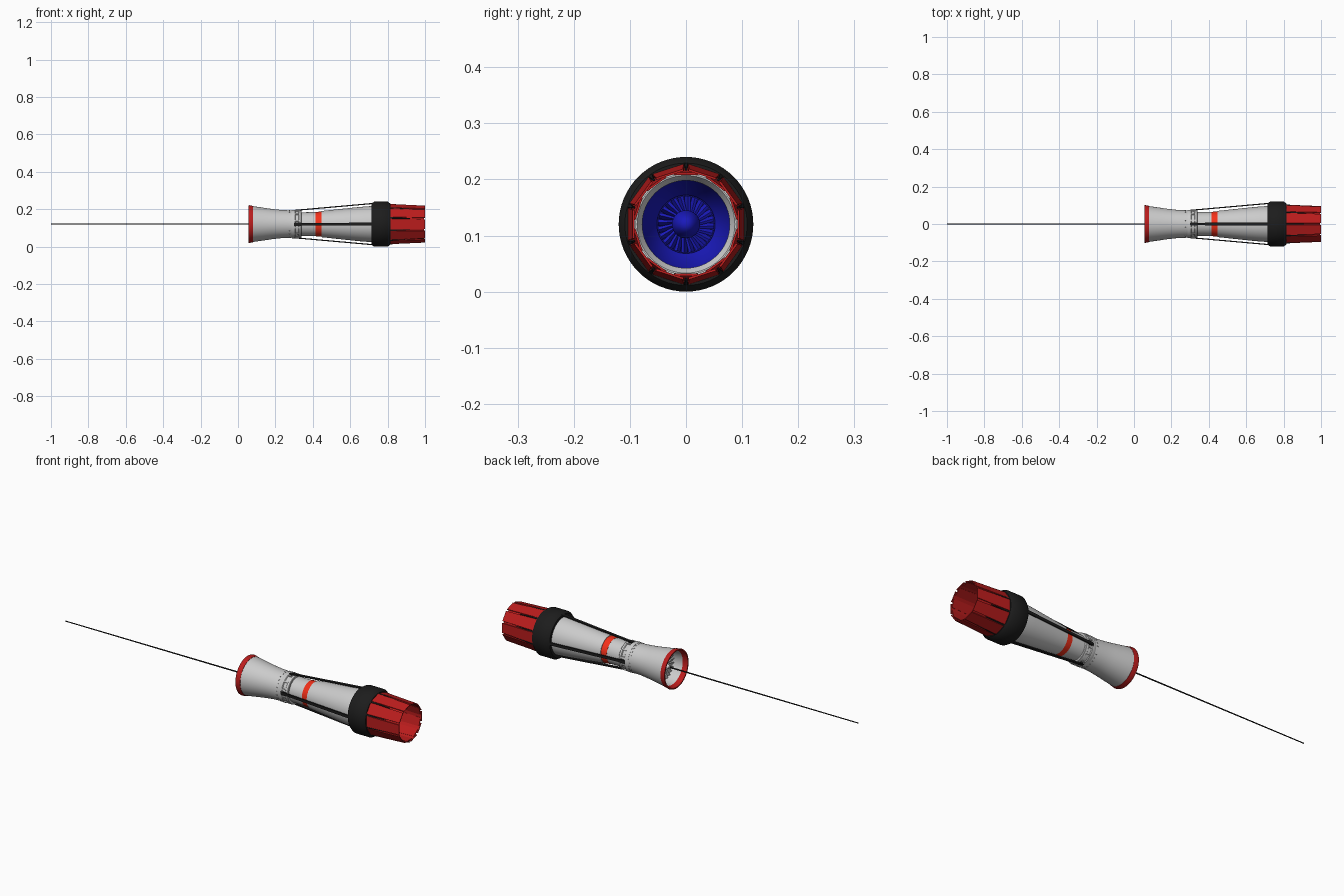
import bpy, bmesh, math
from mathutils import Matrix, Vector

ZC = 0.12  # height of the engine axis


def mat(name, col):
    m = bpy.data.materials.new(name)
    m.diffuse_color = (*col, 1)
    return m


RED = mat("dark_red", (0.5, 0.012, 0.012))
BRIGHT = mat("bright_red", (0.9, 0.03, 0.01))
BLACK = mat("black", (0.012, 0.012, 0.012))
BLUE = mat("blue", (0.01, 0.01, 0.5))
NAVY = mat("navy", (0.006, 0.006, 0.2))


def finish(name, bm, m=None, smooth=True):
    bmesh.ops.recalc_face_normals(bm, faces=bm.faces)
    me = bpy.data.meshes.new(name)
    bm.to_mesh(me)
    bm.free()
    ob = bpy.data.objects.new(name, me)
    ob.location.z = ZC
    bpy.context.collection.objects.link(ob)
    if m:
        me.materials.append(m)
    if smooth:
        bpy.ops.object.select_all(action='DESELECT')
        ob.select_set(True)
        bpy.context.view_layer.objects.active = ob
        bpy.ops.object.shade_smooth_by_angle(angle=math.radians(35))
    return ob


def lathe(name, prof, m=None, n=64, closed=True):
    """Revolve an (x, r) profile about the engine axis."""
    bm = bmesh.new()
    vs = [bm.verts.new((x, 0, r)) for x, r in prof]
    for a, b in zip(vs, vs[1:] + vs[:1] if closed else vs[1:]):
        bm.edges.new((a, b))
    bmesh.ops.spin(bm, geom=bm.verts[:] + bm.edges[:], cent=(0, 0, 0), axis=(1, 0, 0),
                   angle=math.tau, steps=n, use_duplicate=False)
    bmesh.ops.remove_doubles(bm, verts=bm.verts, dist=1e-5)
    return finish(name, bm, m)


def slats(name, n, start, p0, p1, w0, w1, thick, m=None, twist=0):
    """Ring of n tapered slats running from p0 to p1, each an (x, r) outer point."""
    bm = bmesh.new()
    d = Vector((p1[0] - p0[0], 0, p1[1] - p0[1])).normalized()
    inward = Vector((d.z, 0, -d.x)) * thick
    for k in range(n):
        R = Matrix.Rotation(math.radians(start + 360 * k / n), 3, 'X')
        spin = Matrix.Rotation(twist, 3, d)
        v = []
        for (x, r), w in ((p0, w0), (p1, w1)):
            for s, t in ((-1, 0), (1, 0), (1, 1), (-1, 1)):
                off = spin @ (Vector((0, s * w / 2, 0)) + inward * t)
                v.append(bm.verts.new(R @ (Vector((x, 0, r)) + off)))
        for f in ((0, 1, 2, 3), (4, 5, 6, 7), (0, 1, 5, 4), (1, 2, 6, 5), (2, 3, 7, 6), (3, 0, 4, 7)):
            bm.faces.new([v[i] for i in f])
    return finish(name, bm, m, smooth=False)


# Intake: red lip and waisted cowl
lathe("intake_lip", [(0.055, 0.094), (0.055, 0.1), (0.06, 0.101), (0.08, 0.097), (0.08, 0.087)], RED)
lathe("intake_cowl", [(0.078, 0.096), (0.13, 0.0885), (0.18, 0.081), (0.23, 0.0755), (0.295, 0.0725),
                      (0.295, 0.066), (0.2, 0.072), (0.13, 0.08), (0.078, 0.088)])

# Fan, hub and long thin probe
lathe("fan_hub", [(0.09, 0), (0.095, 0.008), (0.115, 0.016), (0.15, 0.021), (0.18, 0.021), (0.18, 0)],
      n=32, closed=False)
slats("fan_blades", 24, 0, (0.13, 0.015), (0.13, 0.083), 0.012, 0.021, 0.002, twist=0.6)
lathe("fan_backplate", [(0.19, 0), (0.19, 0.076), (0.2, 0.075), (0.2, 0)], closed=False)
lathe("probe", [(-1, 0), (-1, 0.0025), (-0.5, 0.003), (0.12, 0.0035), (0.12, 0)], BLACK, n=12, closed=False)

# Collar with raised rims and bolts
lathe("collar", [(0.285, 0.066), (0.285, 0.074), (0.29, 0.076), (0.305, 0.076), (0.308, 0.072), (0.324, 0.071),
                 (0.327, 0.075), (0.338, 0.074), (0.34, 0.072), (0.34, 0.06)])
slats("collar_bolts", 24, 0, (0.272, 0.0755), (0.278, 0.0755), 0.004, 0.004, 0.005)
slats("collar_lugs", 12, 15, (0.305, 0.0765), (0.328, 0.0765), 0.007, 0.007, 0.006)

# Core body and red band
lathe("waist_body", [(0.335, 0.063), (0.42, 0.064), (0.42, 0.058), (0.335, 0.058)])
lathe("red_band", [(0.415, 0.058), (0.415, 0.0648), (0.447, 0.0675), (0.447, 0.058)], BRIGHT)
lathe("rear_body", [(0.447, 0.06), (0.447, 0.07), (0.55, 0.081), (0.65, 0.0915), (0.74, 0.0985),
                    (0.84, 0.096), (0.84, 0.089), (0.74, 0.09), (0.65, 0.085), (0.55, 0.074)])

# Four outer rails and the black ring
slats("side_rails", 4, 0, (0.3, 0.076), (0.73, 0.114), 0.013, 0.015, 0.006, BLACK)
slats("rail_feet", 4, 0, (0.3, 0.0755), (0.336, 0.078), 0.018, 0.018, 0.008, BLACK)
lathe("black_ring", [(0.713, 0.094), (0.713, 0.11), (0.728, 0.12), (0.8, 0.12), (0.816, 0.109), (0.816, 0.094)],
      BLACK)

# Nozzle petals, overlapping in two layers, with spikes in the gaps
slats("outer_petals", 10, 18, (0.8, 0.104), (1.0, 0.0955), 0.058, 0.051, 0.004, RED)
slats("inner_petals", 10, 0, (0.8, 0.101), (0.995, 0.092), 0.046, 0.042, 0.004, RED)
slats("petal_spikes", 10, 0, (0.81, 0.109), (0.92, 0.1), 0.008, 0.002, 0.006, BLACK)

# Exhaust interior: blue bowl, turbine blades and centre cone
lathe("exhaust_bowl", [(0.8, 0.09), (0.8, 0.079), (0.72, 0.076), (0.68, 0.052), (0.68, 0.0)], BLUE, closed=False)
lathe("turbine_disc", [(0.685, 0.0), (0.685, 0.052), (0.69, 0.052), (0.69, 0.0)], NAVY, closed=False)
slats("turbine_blades", 24, 0, (0.696, 0.022), (0.696, 0.05), 0.004, 0.006, 0.012, BLUE, twist=0.5)
lathe("exhaust_cone", [(0.685, 0.025), (0.72, 0.025), (0.745, 0.016), (0.76, 0.0)], BLUE, n=32, closed=False)
lathe("duct_ring", [(0.8, 0.078), (0.8, 0.091), (0.815, 0.091), (0.815, 0.087)])
